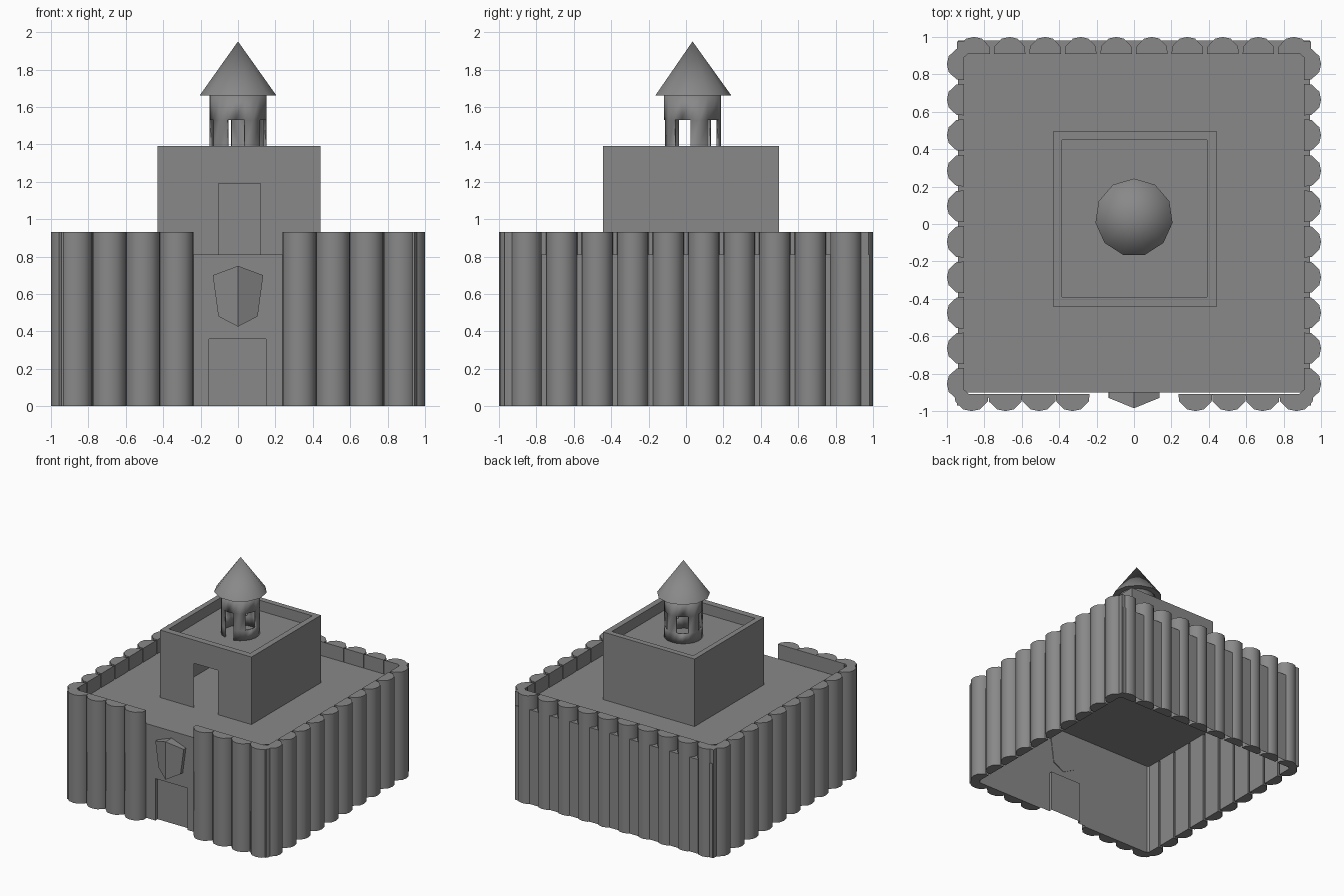
import bpy, bmesh, math
from math import sin, cos, radians

if "Cube" in bpy.data.objects:
    bpy.data.objects.remove(bpy.data.objects["Cube"])

stone = bpy.data.materials.new("plain_grey")
stone.diffuse_color = (0.25, 0.25, 0.25, 1)
stone.use_nodes = True
stone.node_tree.nodes["Principled BSDF"].inputs["Base Color"].default_value = stone.diffuse_color


def finish(name, bm, angle=None):
    """Clean the mesh, make the object and shade it."""
    bmesh.ops.remove_doubles(bm, verts=bm.verts, dist=0.0005)
    bmesh.ops.recalc_face_normals(bm, faces=bm.faces)
    me = bpy.data.meshes.new(name)
    bm.to_mesh(me)
    bm.free()
    me.materials.append(stone)
    ob = bpy.data.objects.new(name, me)
    bpy.context.collection.objects.link(ob)
    if angle:
        bpy.ops.object.select_all(action='DESELECT')
        bpy.context.view_layer.objects.active = ob
        ob.select_set(True)
        bpy.ops.object.shade_smooth_by_angle(angle=radians(angle))
    return ob


def add_quads(bm, quads):
    for q in quads:
        bm.faces.new([bm.verts.new(p) for p in q])


def wall(a, b, z0, z1):
    """Upright quad between two plan points."""
    return [(*a, z0), (*b, z0), (*b, z1), (*a, z1)]


def level(x0, x1, y0, y1, z):
    return [(x0, y0, z), (x1, y0, z), (x1, y1, z), (x0, y1, z)]


def building(x0, x1, y0, y1, z0, z1, gx0, gx1, gz):
    """Open-bottomed block with a doorway cut in the front wall."""
    return [wall((x1, y0), (x1, y1), z0, z1), wall((x1, y1), (x0, y1), z0, z1),
            wall((x0, y1), (x0, y0), z0, z1),
            wall((x0, y0), (gx0, y0), z0, z1), wall((gx1, y0), (x1, y0), z0, z1),
            wall((gx0, y0), (gx1, y0), gz, z1)]


def prism(bm, pts, z0, z1):
    low = [bm.verts.new((x, y, z0)) for x, y in pts]
    top = [bm.verts.new((x, y, z1)) for x, y in pts]
    bm.faces.new(low[::-1])
    bm.faces.new(top)
    n = len(pts)
    for i in range(n):
        j = (i + 1) % n
        bm.faces.new((low[i], low[j], top[j], top[i]))


# base: hollow block with deck and recessed gate
DECK, TOP = 0.81, 0.93
bm = bmesh.new()
gx0, gx1, gz, fy, gy = -0.155, 0.15, 0.36, -0.9, -0.87
add_quads(bm, building(-0.94, 0.94, fy, 0.98, 0, DECK, gx0, gx1, gz))
add_quads(bm, [level(-0.94, 0.94, fy, 0.98, DECK),
               wall((gx0, fy), (gx0, gy), 0, gz), wall((gx1, gy), (gx1, fy), 0, gz),
               wall((gx0, gy), (gx1, gy), 0, gz), level(gx0, gx1, fy, gy, gz)])
finish("base_block", bm)

# palisade logs: half-round posts around the four sides
half = [(1.0, 0.0), (0.97, 0.04), (0.5, 0.082)]


def log(name, side, u, width):
    pts = [(-s * width / 2, v) for s, v in half] + [(0, 0.091)]
    pts += [(s * width / 2, v) for s, v in reversed(half)]
    plan = []
    for du, v in pts:
        a, out = u + du, 0.909 + v
        plan.append({"front": (a, -out), "back": (-a, out),
                     "right": (out, a), "left": (-out, -a)}[side])
    bm = bmesh.new()
    prism(bm, plan, 0, TOP)
    finish(name, bm, 62)


for side in ("right", "left", "back"):
    for i in range(10):
        log(f"{side}_log_{i}", side, (i - 4.5) * 0.19, 0.168)
for s in (-1, 1):
    for i in range(4):
        log(f"front_log_{s}_{i}", "front", s * (0.328 + i * 0.18), 0.18)

# parapet behind the side and back logs, with cut corners
path = [(-0.87, -0.905), (-0.915, -0.86), (-0.915, 0.85), (-0.87, 0.91),
        (0.87, 0.91), (0.915, 0.85), (0.915, -0.86), (0.87, -0.905)]
bm = bmesh.new()
add_quads(bm, [wall(a, b, DECK, TOP) for a, b in zip(path, path[1:])])
finish("parapet", bm)

# corner posts filling the outer angles
for sx in (-1, 1):
    for y in (-0.925, 0.93):
        bm = bmesh.new()
        e = math.copysign(0.045, y)
        prism(bm, [(sx * 0.88, y - e * 0.3), (sx * 0.915, y - e), (sx * 0.95, y - e),
                   (sx * 0.945, y + e), (sx * 0.88, y + e)], 0, TOP)
        finish("corner_post", bm)

# gate shield: ridged pentagonal plate
outline = [(0, 0.75), (0.135, 0.70), (0.105, 0.48), (0, 0.425),
           (-0.105, 0.48), (-0.135, 0.70)]
bm = bmesh.new()
back = [bm.verts.new((x, -0.895, z)) for x, z in outline]
front = [bm.verts.new((x, -0.93 if x else -0.985, z)) for x, z in outline]
for i in range(6):
    j = (i + 1) % 6
    bm.faces.new((back[i], back[j], front[j], front[i]))
bm.faces.new(front[0:4])
bm.faces.new(front[3:6] + front[0:1])
bm.faces.new(back)
finish("shield", bm)

# keep: hollow tower block with doorway and sunken terrace
X0, X1, Y0, Y1, KT, KF = -0.43, 0.44, -0.445, 0.497, 1.39, 1.30
bm = bmesh.new()
add_quads(bm, building(X0, X1, Y0, Y1, DECK, KT, -0.105, 0.12, 1.19))
finish("keep_walls", bm)
bm = bmesh.new()
outer = [(X0, Y0), (X1, Y0), (X1, Y1), (X0, Y1)]
inner = [(-0.385, -0.39), (0.39, -0.39), (0.39, 0.45), (-0.385, 0.45)]
for i in range(4):
    j = (i + 1) % 4
    add_quads(bm, [wall(inner[j], inner[i], KF, KT),
                   [(*p, KT) for p in (outer[i], outer[j], inner[j], inner[i])]])
add_quads(bm, [level(-0.385, 0.39, -0.39, 0.45, KF)])
finish("keep_terrace", bm)

# turret: round wall with four windows and a door, 72 degrees apart
CY, R = 0.035, 0.153
bm = bmesh.new()


def ring(k):
    a = radians(-112 + 18 * k)
    return R * cos(a), CY + R * sin(a)


for k in range(20):
    a, b = ring(k), ring(k + 1)
    if k % 4 < 2:
        spans = [(1.53, 1.66)] + ([(KF, 1.385)] if k > 3 else [])
    else:
        spans = [(KF, 1.385), (1.385, 1.53), (1.53, 1.66)]
    add_quads(bm, [wall(a, b, z0, z1) for z0, z1 in spans])
turret = finish("turret_wall", bm, 40)
thick = turret.modifiers.new("thickness", 'SOLIDIFY')
thick.thickness, thick.offset = 0.015, -1

# turret roof
bm = bmesh.new()
bmesh.ops.create_cone(bm, cap_ends=True, segments=11, radius1=0.208, radius2=0, depth=0.29)
bmesh.ops.translate(bm, verts=bm.verts, vec=(0, CY, 1.66 + 0.145))
finish("turret_roof", bm, 50)
